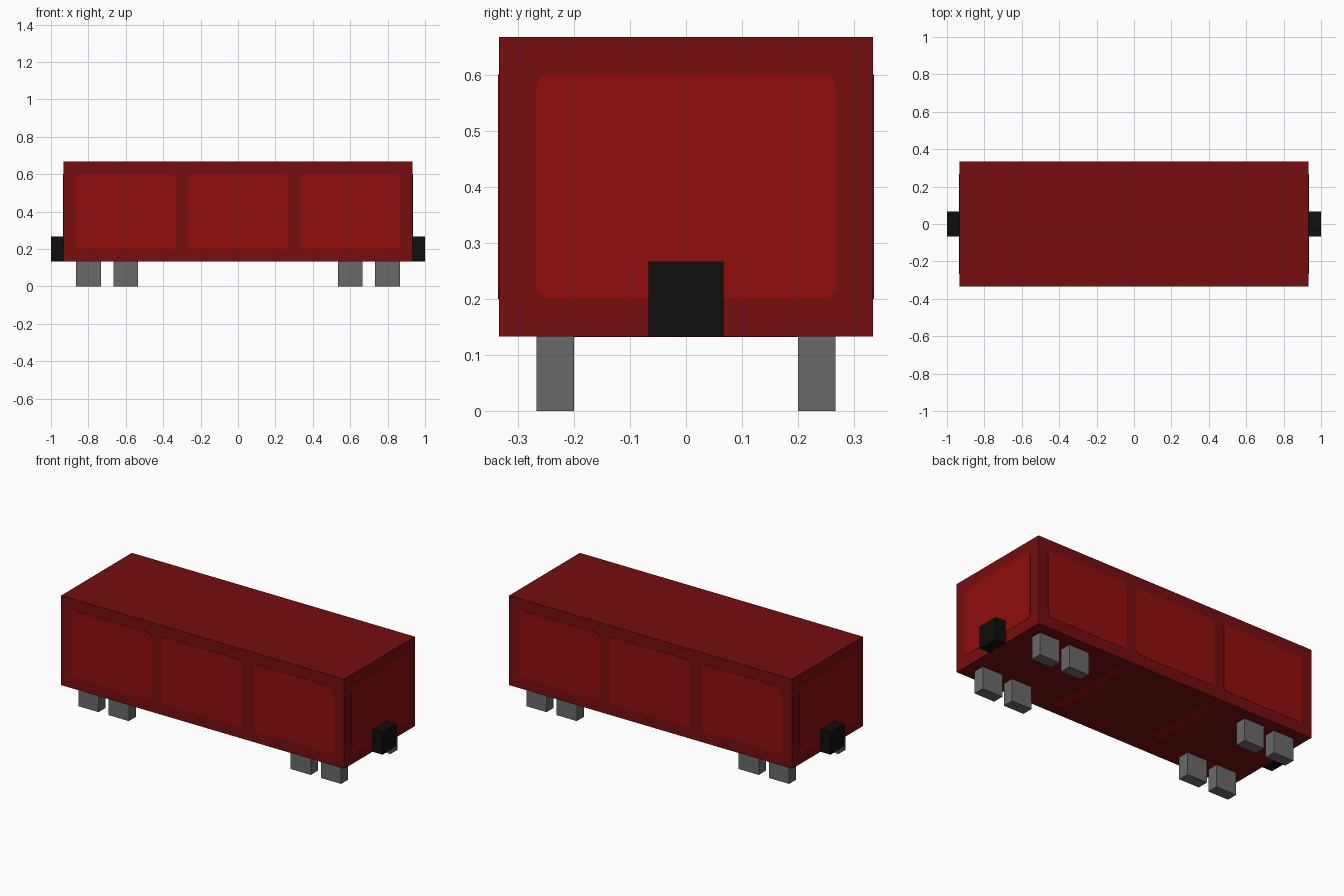
import bpy, bmesh, math
from mathutils import Matrix

if "Cube" in bpy.data.objects:
    bpy.data.objects.remove(bpy.data.objects["Cube"])

U = 1 / 15  # modelling unit


def material(name, rgb):
    m = bpy.data.materials.new(name)
    lin = [(c / 255 / 12.92 if c < 10 else ((c / 255 + 0.055) / 1.055) ** 2.4) for c in rgb]
    m.diffuse_color = (*lin, 1)
    m.use_nodes = True
    m.node_tree.nodes["Principled BSDF"].inputs["Base Color"].default_value = m.diffuse_color
    return m


DARK_RED = material("dark red", (118, 13, 15))
RED = material("panel red", (144, 13, 13))
BLACK = material("black", (14, 14, 14))
GREY = material("grey", (106, 106, 106))


def finish(name, bm, mat):
    bmesh.ops.recalc_face_normals(bm, faces=bm.faces)
    me = bpy.data.meshes.new(name)
    bm.to_mesh(me)
    bm.free()
    me.materials.append(mat)
    ob = bpy.data.objects.new(name, me)
    bpy.context.collection.objects.link(ob)
    return ob


def box(name, x, y, z, mat):
    """Box from (min, max) ranges given in units."""
    bm = bmesh.new()
    spans = (x, y, z)
    size = [(b - a) * U for a, b in spans]
    mid = [(a + b) / 2 * U for a, b in spans]
    bmesh.ops.create_cube(bm, size=1, matrix=Matrix.Translation(mid) @ Matrix.Diagonal((*size, 1)))
    return finish(name, bm, mat)


def plate(name, w, h, r, place, mat, t=0.003):
    """Thin plate with rounded corners, w by h units, facing local +z."""
    bm = bmesh.new()
    pts = []
    for i, (sx, sy) in enumerate(((1, 1), (-1, 1), (-1, -1), (1, -1))):
        for k in range(4):
            a = math.radians(90 * i + 30 * k)
            pts.append((sx * (w / 2 * U - r) + r * math.cos(a),
                        sy * (h / 2 * U - r) + r * math.sin(a)))
    face = bm.faces.new([bm.verts.new((x, y, -t / 2)) for x, y in pts])
    top = bmesh.ops.extrude_face_region(bm, geom=[face])["geom"]
    bmesh.ops.translate(bm, verts=[v for v in top if isinstance(v, bmesh.types.BMVert)], vec=(0, 0, t))
    bm.transform(place)
    return finish(name, bm, mat)


# Wagon body
box("wagon_body", (-14, 14), (-5, 5), (2, 10), DARK_RED)

# Painted side panels, three per long side
for side, turn in (("front", 0), ("back", math.pi)):
    for i in (-1, 0, 1):
        place = (Matrix.Rotation(turn, 4, 'Z') @ Matrix.Translation((9 * i * U, -5 * U, 6 * U))
                 @ Matrix.Rotation(math.pi / 2, 4, 'X'))
        plate(f"{side}_panel_{i + 2}", 8, 6, 0.022, place, RED)

for side, s in (("right", 1), ("left", -1)):
    # End panel
    place = (Matrix.Rotation(s * math.pi / 2, 4, 'Z') @ Matrix.Translation((0, -14 * U, 6 * U))
             @ Matrix.Rotation(math.pi / 2, 4, 'X'))
    plate(f"{side}_end_panel", 8, 6, 0.022, place, RED)
    # Strip across the underside
    plate(f"{side}_floor_strip", 1, 8, 0.022, Matrix.Translation((s * 4.5 * U, 0, 2 * U)), RED)
    # Coupler
    box(f"{side}_coupler", sorted((s * 14, s * 15)), (-1, 1), (2, 4), BLACK)
    # Wheels, two pairs per bogie
    for pos, x in (("inner", 8), ("outer", 11)):
        for row, y in (("front", -4), ("back", 3)):
            box(f"{side}_{pos}_{row}_wheel", sorted((s * x, s * (x + 2))), (y, y + 1), (0, 2), GREY)
